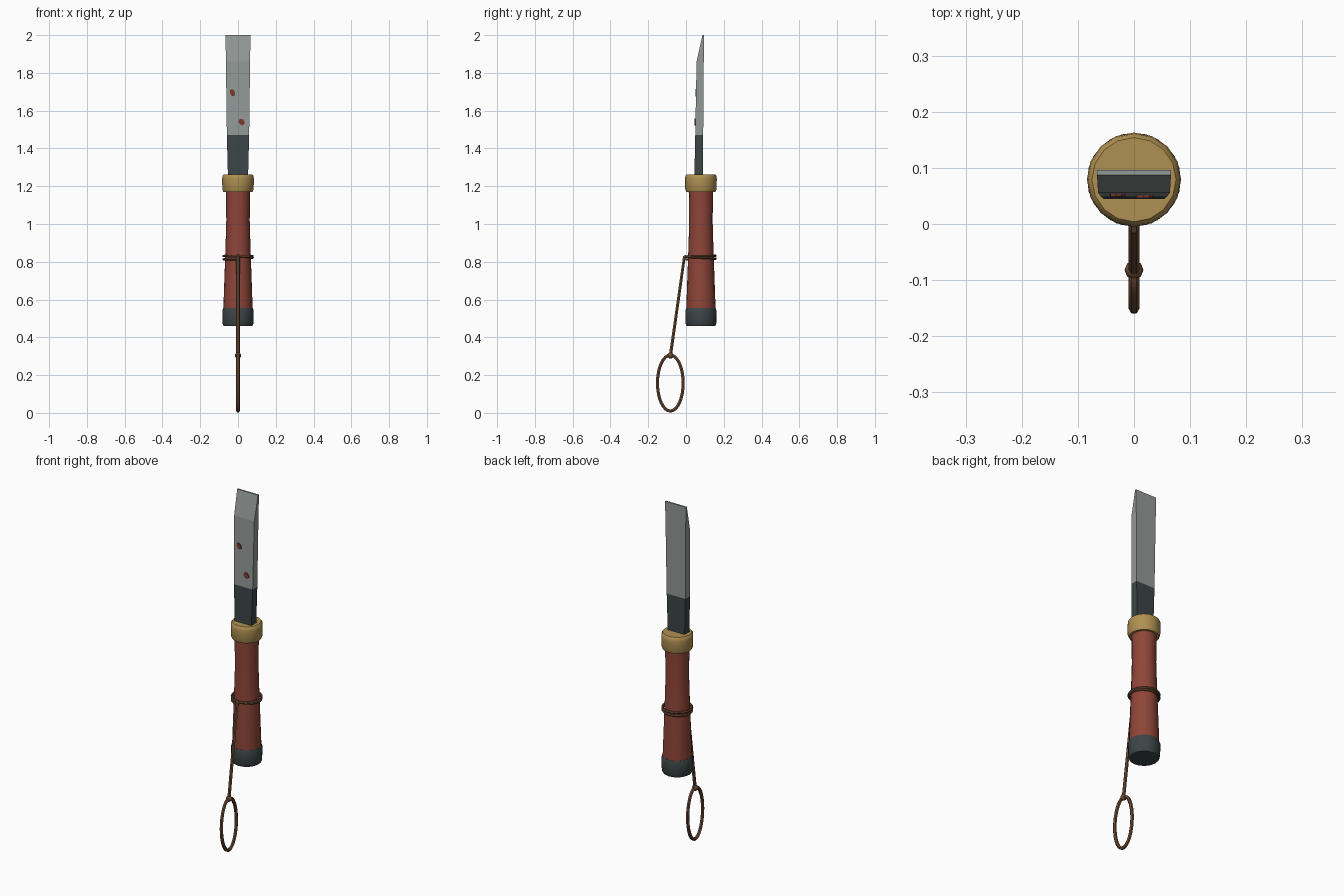
import bpy, bmesh, math
from mathutils import Vector

cube = bpy.data.objects.get("Cube")
if cube:
    bpy.data.objects.remove(cube, do_unlink=True)

AXIS_Y = 0.079  # handle axis


def make_mat(name, color):
    m = bpy.data.materials.new(name)
    m.use_nodes = True
    m.diffuse_color = (*color, 1)
    m.node_tree.nodes["Principled BSDF"].inputs["Base Color"].default_value = (*color, 1)
    return m


red_wood = make_mat("red wood", (0.27, 0.06, 0.04))
brass = make_mat("brass", (0.43, 0.28, 0.085))
dark_iron = make_mat("dark iron", (0.045, 0.06, 0.062))
steel = make_mat("steel", (0.29, 0.32, 0.31))
wire = make_mat("brown wire", (0.16, 0.075, 0.035))
rust = make_mat("rust", (0.2, 0.04, 0.025))


def finish(name, bm, mats, smooth=None):
    bmesh.ops.recalc_face_normals(bm, faces=bm.faces)
    mesh = bpy.data.meshes.new(name)
    bm.to_mesh(mesh)
    bm.free()
    obj = bpy.data.objects.new(name, mesh)
    bpy.context.collection.objects.link(obj)
    for m in mats:
        mesh.materials.append(m)
    if smooth:
        smooth_shade(obj, smooth)
    return obj


def smooth_shade(obj, angle):
    bpy.ops.object.select_all(action='DESELECT')
    obj.select_set(True)
    bpy.context.view_layer.objects.active = obj
    bpy.ops.object.shade_smooth_by_angle(angle=math.radians(angle))


def loft(bm, rings):
    """Skin a list of equal-length point rings and cap both ends."""
    rows = [[bm.verts.new(p) for p in ring] for ring in rings]
    n = len(rows[0])
    for a, b in zip(rows, rows[1:]):
        for i in range(n):
            j = (i + 1) % n
            bm.faces.new((a[i], a[j], b[j], b[i]))
    bm.faces.new(rows[0][::-1])
    bm.faces.new(rows[-1])


def turned(name, profile, mat, sides=16):
    """Turned part from (radius, height) pairs."""
    bm = bmesh.new()
    angles = [math.tau * i / sides for i in range(sides)]
    loft(bm, [[(r * math.cos(a), AXIS_Y + r * math.sin(a), z) for a in angles]
              for r, z in profile])
    return finish(name, bm, [mat], 40)


# Handle, end cap and collar
turned("handle", [(0.077, 0.53), (0.077, 0.57), (0.071, 0.74), (0.066, 0.88),
                  (0.062, 1.02), (0.065, 1.2)], red_wood)
turned("end_cap", [(0.076, 0.46), (0.082, 0.475), (0.083, 0.54), (0.078, 0.555)], dark_iron)
turned("collar", [(0.077, 1.17), (0.083, 1.185), (0.084, 1.24), (0.082, 1.255),
                  (0.075, 1.263)], brass)

# Blade: dark shank below, steel above, bevelled tip
sections = [  # height, half width, front y, back y
    (1.24, 0.053, 0.044, 0.089),
    (1.47, 0.059, 0.049, 0.091),
    (1.86, 0.064, 0.056, 0.094),
    (2.0, 0.066, 0.087, 0.096)]
bm = bmesh.new()
loft(bm, [[(-w, f, z), (w, f, z), (w, b, z), (-w, b, z)] for z, w, f, b in sections])
for face in bm.faces:
    face.material_index = 0 if face.calc_center_median().z < 1.46 else 1
finish("blade", bm, [dark_iron, steel])


# Small rust spots lying on the blade front
def rust_spot(name, x, z, size, stretch):
    y = 0.049 + (z - 1.47) * 0.018
    bm = bmesh.new()
    angles = [math.tau * i / 8 for i in range(8)]
    outline = [(x + size * math.cos(a) - 0.003 * math.sin(a) * stretch,
                z + size * stretch * math.sin(a)) for a in angles]
    loft(bm, [[(px, yy, pz) for px, pz in outline] for yy in (y + 0.003, y - 0.004)])
    finish(name, bm, [rust])


rust_spot("rust_spot_upper", -0.029, 1.695, 0.014, 1.35)
rust_spot("rust_spot_lower", 0.019, 1.54, 0.016, 1.1)


def tube(name, points, radius, closed=False):
    """Wire swept along a path, turned into a mesh."""
    cu = bpy.data.curves.new(name, 'CURVE')
    cu.dimensions = '3D'
    cu.bevel_depth = radius
    cu.bevel_resolution = 1
    cu.use_fill_caps = True
    sp = cu.splines.new('POLY')
    sp.points.add(len(points) - 1)
    for p, co in zip(sp.points, points):
        p.co = (*co, 1)
    sp.use_cyclic_u = closed
    cu.materials.append(wire)
    obj = bpy.data.objects.new(name, cu)
    bpy.context.collection.objects.link(obj)
    bpy.ops.object.select_all(action='DESELECT')
    obj.select_set(True)
    bpy.context.view_layer.objects.active = obj
    bpy.ops.object.convert(target='MESH')
    smooth_shade(bpy.context.object, 50)


# Wire wrapped twice around the handle
turns, steps = 2, 24
wrap = []
for i in range(turns * steps + 1):
    a = -math.pi / 2 + math.tau * i / steps
    z = 0.832 - 0.016 * i / (turns * steps) + 0.005 * math.sin(a * 0.5)
    wrap.append((0.077 * math.cos(a), AXIS_Y + 0.077 * math.sin(a), z))
tube("wire_wrap", wrap, 0.0065)

# Hanging strand, knot and oval loop
tube("wire_strand", [(0, 0.003, 0.83), (0, -0.009, 0.824), (0, -0.083, 0.3)], 0.0095)
tube("wire_loop", [(0, -0.083 + 0.068 * math.sin(a), 0.158 + 0.148 * math.cos(a))
                   for a in (math.tau * i / 32 for i in range(32))], 0.0095, True)

bm = bmesh.new()
bmesh.ops.create_uvsphere(bm, u_segments=8, v_segments=6, radius=0.017)
bmesh.ops.translate(bm, verts=bm.verts, vec=Vector((0, -0.082, 0.304)))
finish("wire_knot", bm, [wire], 50)
